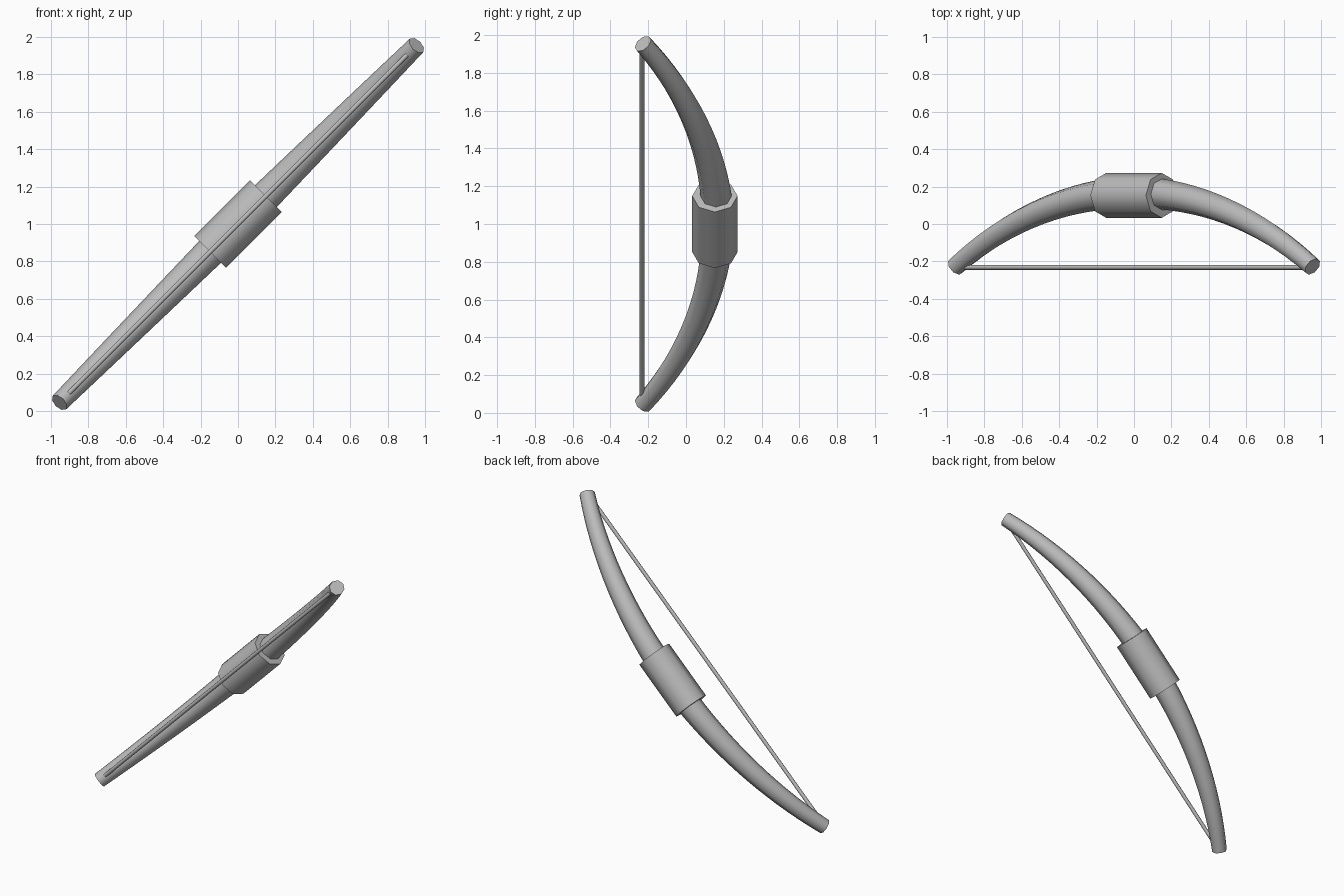
import bpy, bmesh, math
from mathutils import Vector

if "Cube" in bpy.data.objects:
    bpy.data.objects.remove(bpy.data.objects["Cube"])

AXIS = Vector((1, 0, 1)).normalized()    # the bow leans along this diagonal
SIDE = Vector((-1, 0, 1)).normalized()
CENTRE = Vector((0, 0, 1))
BACK = Vector((0, 1, 0))


def material(name, value):
    m = bpy.data.materials.new(name)
    m.diffuse_color = (value, value, value, 1)
    m.use_nodes = True
    m.node_tree.nodes["Principled BSDF"].inputs["Base Color"].default_value = m.diffuse_color
    return m


grey = material("plain grey", 0.5)


def tube(name, stations, sides):
    """Loft round rings; each station is (along, y, tilt, radius)."""
    bm = bmesh.new()
    rings = []
    for s, y, tilt, r in stations:
        c = CENTRE + AXIS * s + BACK * y
        normal = BACK * math.cos(tilt) + AXIS * math.sin(tilt)
        ring = []
        for i in range(sides):
            a = 2 * math.pi * i / sides
            ring.append(bm.verts.new(c + normal * r * math.cos(a) + SIDE * r * math.sin(a)))
        rings.append(ring)
    for a, b in zip(rings, rings[1:]):
        for i in range(sides):
            j = (i + 1) % sides
            bm.faces.new((a[i], a[j], b[j], b[i]))
    bm.faces.new(rings[0])
    bm.faces.new(rings[-1])
    bmesh.ops.recalc_face_normals(bm, faces=bm.faces)
    mesh = bpy.data.meshes.new(name)
    bm.to_mesh(mesh)
    bm.free()
    mesh.materials.append(grey)
    ob = bpy.data.objects.new(name, mesh)
    bpy.context.collection.objects.link(ob)
    bpy.ops.object.select_all(action='DESELECT')
    ob.select_set(True)
    bpy.context.view_layer.objects.active = ob
    bpy.ops.object.shade_smooth_by_angle(angle=math.radians(60))
    return ob


# curved, tapering limbs along a circular arc
HALF, TOP, TIP = 1.35, 0.168, -0.228
drop = TOP - TIP
radius = (HALF ** 2 + drop ** 2) / (2 * drop)
sweep = math.asin(HALF / radius)
limb = []
N = 32
for k in range(N + 1):
    t = 2 * k / N - 1
    a = sweep * t
    limb.append((radius * math.sin(a), TOP - radius * (1 - math.cos(a)), a,
                 0.088 - 0.037 * abs(t)))
tube("bow_limbs", limb, 8)

# straight eight-sided grip
tube("grip", [(-0.21, 0.153, 0, 0.12), (0.21, 0.153, 0, 0.12)], 8)

# bowstring between the tips
tube("bowstring", [(-1.33, -0.232, 0, 0.013), (1.33, -0.232, 0, 0.013)], 8)
